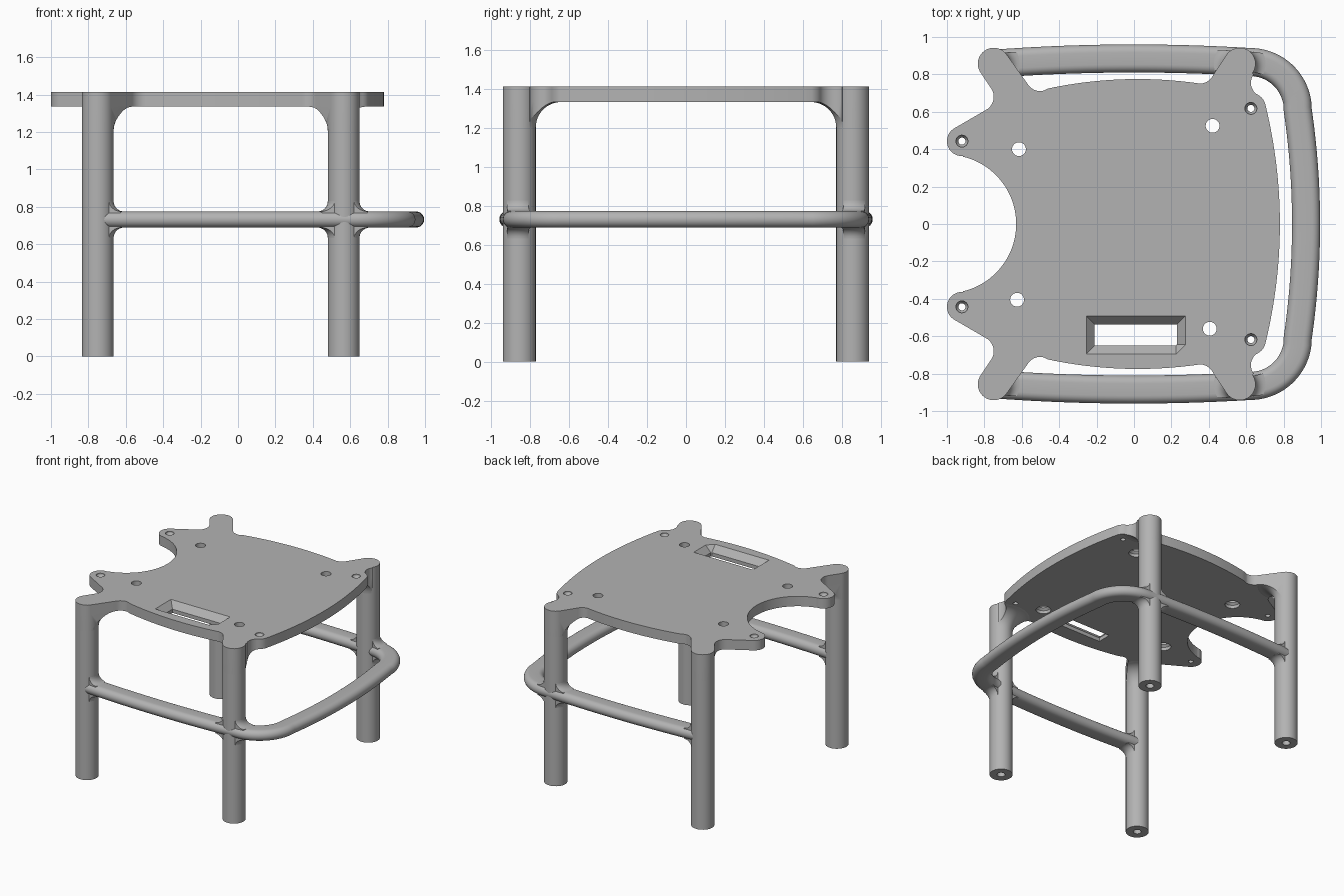
import bpy, bmesh
from math import sin, cos, radians, pi, hypot

if "Cube" in bpy.data.objects:
    bpy.data.objects.remove(bpy.data.objects["Cube"], do_unlink=True)

grey = bpy.data.materials.new("grey plastic")
grey.use_nodes = True
COL = (0.45, 0.45, 0.45, 1)
grey.diffuse_color = COL
grey.node_tree.nodes["Principled BSDF"].inputs["Base Color"].default_value = COL

LEG_R, LEG_Y, TOP, UNDER, RAIL_Z = 0.085, 0.857, 1.415, 1.335, 0.732
LEGS = [(x, y) for x in (-0.75, 0.565) for y in (-LEG_Y, LEG_Y)]


def finish(bm, name):
    bmesh.ops.recalc_face_normals(bm, faces=bm.faces)
    me = bpy.data.meshes.new(name)
    bm.to_mesh(me)
    bm.free()
    me.materials.append(grey)
    ob = bpy.data.objects.new(name, me)
    bpy.context.collection.objects.link(ob)
    return ob


def arc(cx, cy, r, a0, a1, n=12):
    return [(cx + r * cos(radians(a0 + (a1 - a0) * i / n)),
             cy + r * sin(radians(a0 + (a1 - a0) * i / n))) for i in range(n + 1)]


def span(a, b, n):
    return [a + (b - a) * i / n for i in range(n + 1)]


def prism(pts, z0, z1, name):
    bm = bmesh.new()
    face = bm.faces.new([bm.verts.new((x, y, z0)) for x, y in pts])
    up = bmesh.ops.extrude_face_region(bm, geom=[face])["geom"]
    bmesh.ops.translate(bm, vec=(0, 0, z1 - z0),
                        verts=[v for v in up if isinstance(v, bmesh.types.BMVert)])
    return finish(bm, name)


def lathe(profile, places, name, n=40):
    """Capped solid of revolution from (radius, z) points, at each (x, y)."""
    bm = bmesh.new()
    for x, y in places:
        rings = [[bm.verts.new((x + r * cos(2 * pi * i / n), y + r * sin(2 * pi * i / n), z))
                  for i in range(n)] for r, z in profile]
        for a, b in zip(rings, rings[1:]):
            for i in range(n):
                j = (i + 1) % n
                bm.faces.new((a[i], a[j], b[j], b[i]))
        bm.faces.new(rings[0])
        bm.faces.new(rings[-1])
    return finish(bm, name)


def sweep(path, section, name):
    """Sweep an (across, height) section along a flat path."""
    bm = bmesh.new()
    rings = []
    for i, (x, y) in enumerate(path):
        p, q = path[max(i - 1, 0)], path[min(i + 1, len(path) - 1)]
        dx, dy = q[0] - p[0], q[1] - p[1]
        d = hypot(dx, dy)
        rings.append([bm.verts.new((x - dy / d * u, y + dx / d * u, RAIL_Z + w))
                      for u, w in section])
    n = len(section)
    for a, b in zip(rings, rings[1:]):
        for i in range(n):
            j = (i + 1) % n
            bm.faces.new((a[i], a[j], b[j], b[i]))
    bm.faces.new(rings[0])
    bm.faces.new(rings[-1])
    return finish(bm, name)


def boolean(ob, tool, op):
    m = ob.modifiers.new(op.lower(), "BOOLEAN")
    m.operation, m.object, m.solver = op, tool, "EXACT"
    bpy.ops.object.select_all(action="DESELECT")
    bpy.context.view_layer.objects.active = ob
    ob.select_set(True)
    bpy.ops.object.modifier_apply(modifier=m.name)
    bpy.data.objects.remove(tool, do_unlink=True)


def mirrored(half):
    return half + [(x, -y) for x, y in reversed(half)]


# Seat outline: round front notch, ears, leg lobes and bowed edges
half = arc(-1, 0, 0.37, 1, 77, 24)
half += arc(-0.92, 0.443, 0.08, -85, -242, 20)
half += arc(-0.83, 0.68, 0.08, -62, 35)
half += arc(-0.75, LEG_Y, LEG_R, 215, 35, 24)
half += arc(-0.5, 0.79, 0.08, 215, 278)
half += [(x, 0.775 - 0.22 * (x - 0.02) ** 2) for x in span(-0.46, 0.34, 24)]
half += arc(0.35, 0.83, 0.08, 275, 325)
half += arc(0.565, LEG_Y, LEG_R, 145, -38, 24)
half += arc(0.70, 0.755, 0.075, 142, 232)
half += arc(0.625, 0.62, 0.08, 60, 20, 6)
half += [(0.78 - 0.19 * y * y, y) for y in span(0.61, 0.01, 24)]
outline = mirrored(half)
seat = prism(outline, UNDER, TOP, "seat")

# Through holes, widened underneath
bolts = [(-0.615, 0.40), (0.42, 0.525), (-0.625, -0.405), (0.405, -0.56)]
boolean(seat, lathe([(0.055, 1.3), (0.055, 1.36), (0.037, 1.375), (0.037, 1.45)],
                    bolts, "bolt_cutter", 28), "DIFFERENCE")

# Countersunk screw holes
screws = [(x, s * y) for x, y in ((-0.92, 0.443), (0.625, 0.618)) for s in (-1, 1)]
boolean(seat, lathe([(0.019, 1.3), (0.019, 1.385), (0.032, 1.405), (0.032, 1.45)],
                    screws, "screw_cutter", 24), "DIFFERENCE")

# Funnel-shaped slot with one clipped corner
bm = bmesh.new()
rings = []
for z, g, cut in ((1.3, 0, 0.006), (1.365, 0, 0.006), (TOP, 0.045, 0.05), (1.45, 0.045, 0.05)):
    x0, x1, y0, y1 = -0.21 - g, 0.23 + g, -0.65 - g, -0.537 + g
    loop = [(x0, y0), (x1 - cut, y0), (x1, y0 + cut), (x1, y1), (x0, y1)]
    rings.append([bm.verts.new((x, y, z)) for x, y in loop])
for a, b in zip(rings, rings[1:]):
    for i in range(5):
        j = (i + 1) % 5
        bm.faces.new((a[i], a[j], b[j], b[i]))
bm.faces.new(rings[0])
bm.faces.new(rings[-1])
boolean(seat, finish(bm, "slot_cutter"), "DIFFERENCE")

# Legs with a blind hole in each foot
legs = lathe([(LEG_R, 0), (LEG_R, TOP - 0.001)], LEGS, "legs", 48)
boolean(legs, lathe([(0.03, -0.05), (0.03, 0.12)], LEGS, "foot_cutter", 24), "DIFFERENCE")

# Curved brackets under the seat, trimmed to its outline
F = 0.13
flare = [(LEG_R + F - F * cos(radians(a)), UNDER - F + F * sin(radians(a)))
         for a in span(0, 88, 12)]
flare = [(LEG_R - 0.004, UNDER - F)] + flare + [(LEG_R + F, UNDER + 0.002)]
brackets = lathe(flare, LEGS, "leg_brackets", 48)
boolean(brackets, prism(outline, 1.1, TOP - 0.01, "bracket_trim"), "INTERSECT")

# Rail running along both sides and round the back
half = [(x, 0.885 - 0.05 * x * x) for x in span(-0.75, 0.6, 28)]
half += arc(0.62, 0.61, 0.256, 88, 8, 20)
half += [(0.92 - 0.12 * y * y, y) for y in span(0.62, 0.01, 24)]
path = mirrored(half)
R, W = 0.043, 0.075
section = arc(W - R, 0, R, -90, 90) + arc(R - W, 0, R, 90, 270)
rail = sweep(path, section, "rail")

# Small fillets where the rail meets the legs
F = 0.055
low = [(LEG_R + F - F * cos(radians(a)), -R - F + F * sin(radians(a))) for a in span(0, 88, 8)]
low = [(LEG_R - 0.004, -R - F)] + low
ring = [(r, RAIL_Z + z) for r, z in low] + [(r, RAIL_Z - z) for r, z in reversed(low)]
fillets = lathe(ring, LEGS, "rail_fillets", 48)
strip = [(-0.055, -0.2), (0.055, -0.2), (0.055, 0.2), (-0.055, 0.2)]
boolean(fillets, sweep(path, strip, "fillet_trim"), "INTERSECT")

# Smooth curved walls, keep hard edges
for ob in (seat, legs, brackets, rail, fillets):
    bpy.ops.object.select_all(action="DESELECT")
    bpy.context.view_layer.objects.active = ob
    ob.select_set(True)
    bpy.ops.object.shade_smooth_by_angle(angle=radians(32))
